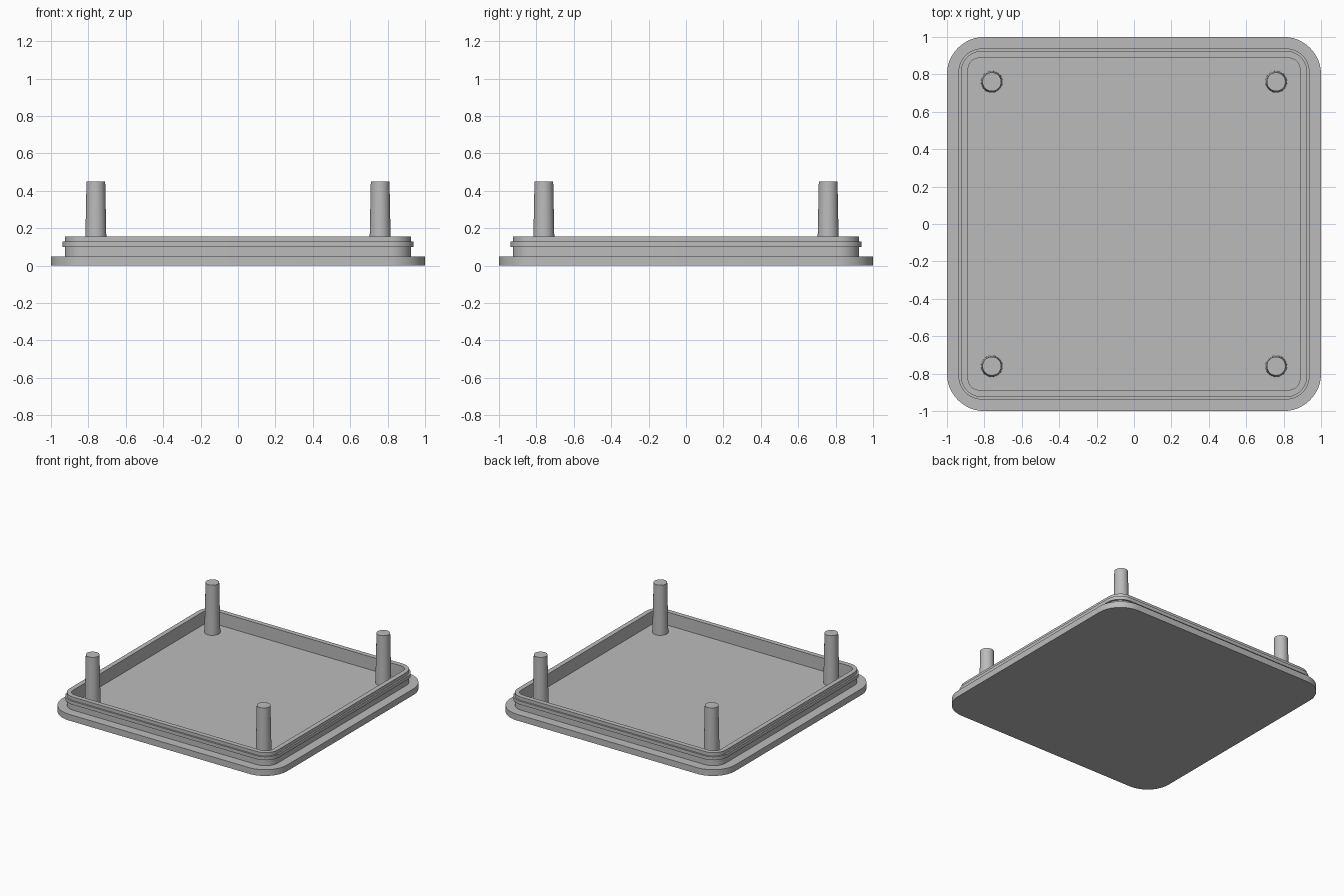
import bpy, bmesh
from math import cos, sin, pi, radians

cube = bpy.data.objects.get("Cube")
if cube:
    bpy.data.objects.remove(cube, do_unlink=True)

grey = bpy.data.materials.new("plain grey")
grey.use_nodes = True
colour = (0.5, 0.5, 0.5, 1)
grey.diffuse_color = colour
grey.node_tree.nodes["Principled BSDF"].inputs["Base Color"].default_value = colour


def rounded_square(half, radius, steps=12):
    """Outline of a square with rounded corners, counter-clockwise."""
    c = half - radius
    points = []
    for q, (sx, sy) in enumerate([(1, 1), (-1, 1), (-1, -1), (1, -1)]):
        for i in range(steps + 1):
            a = (q + i / steps) * pi / 2
            points.append((sx * c + radius * cos(a), sy * c + radius * sin(a)))
    return points


def finish(bm, name):
    bmesh.ops.recalc_face_normals(bm, faces=bm.faces)
    mesh = bpy.data.meshes.new(name)
    bm.to_mesh(mesh)
    bm.free()
    obj = bpy.data.objects.new(name, mesh)
    bpy.context.collection.objects.link(obj)
    mesh.materials.append(grey)
    bpy.ops.object.select_all(action="DESELECT")
    obj.select_set(True)
    bpy.context.view_layer.objects.active = obj
    bpy.ops.object.shade_smooth_by_angle(angle=radians(30))
    return obj


# Lid: rounded outlines stacked from the underside, over the rim, to the floor
FLOOR, RIM = 0.05, 0.155
profile = [  # half width, corner radius, height
    (1.0, 0.2, 0), (1.0, 0.2, FLOOR),
    (0.925, 0.11, FLOOR), (0.925, 0.11, 0.1),
    (0.938, 0.123, 0.1), (0.938, 0.123, 0.128),
    (0.925, 0.11, 0.128), (0.925, 0.11, RIM),
    (0.887, 0.06, RIM), (0.887, 0.06, FLOOR),
]
bm = bmesh.new()
rings = [[bm.verts.new((x, y, z)) for x, y in rounded_square(half, r)]
         for half, r, z in profile]
for low, high in zip(rings, rings[1:]):
    n = len(low)
    for i in range(n):
        j = (i + 1) % n
        bm.faces.new((low[i], low[j], high[j], high[i]))
bm.faces.new(rings[0])
bm.faces.new(rings[-1])
finish(bm, "lid")

# Tapered corner posts
POST_TOP, SPACING = 0.45, 0.76
for side, sx in (("left", 1), ("right", -1)):
    for end, sy in (("front", -1), ("back", 1)):
        bm = bmesh.new()
        bmesh.ops.create_cone(bm, cap_ends=True, segments=32, radius1=0.058,
                              radius2=0.05, depth=POST_TOP - FLOOR)
        post = finish(bm, f"{end}_{side}_post")
        post.location = (sx * SPACING, sy * SPACING, (FLOOR + POST_TOP) / 2)
